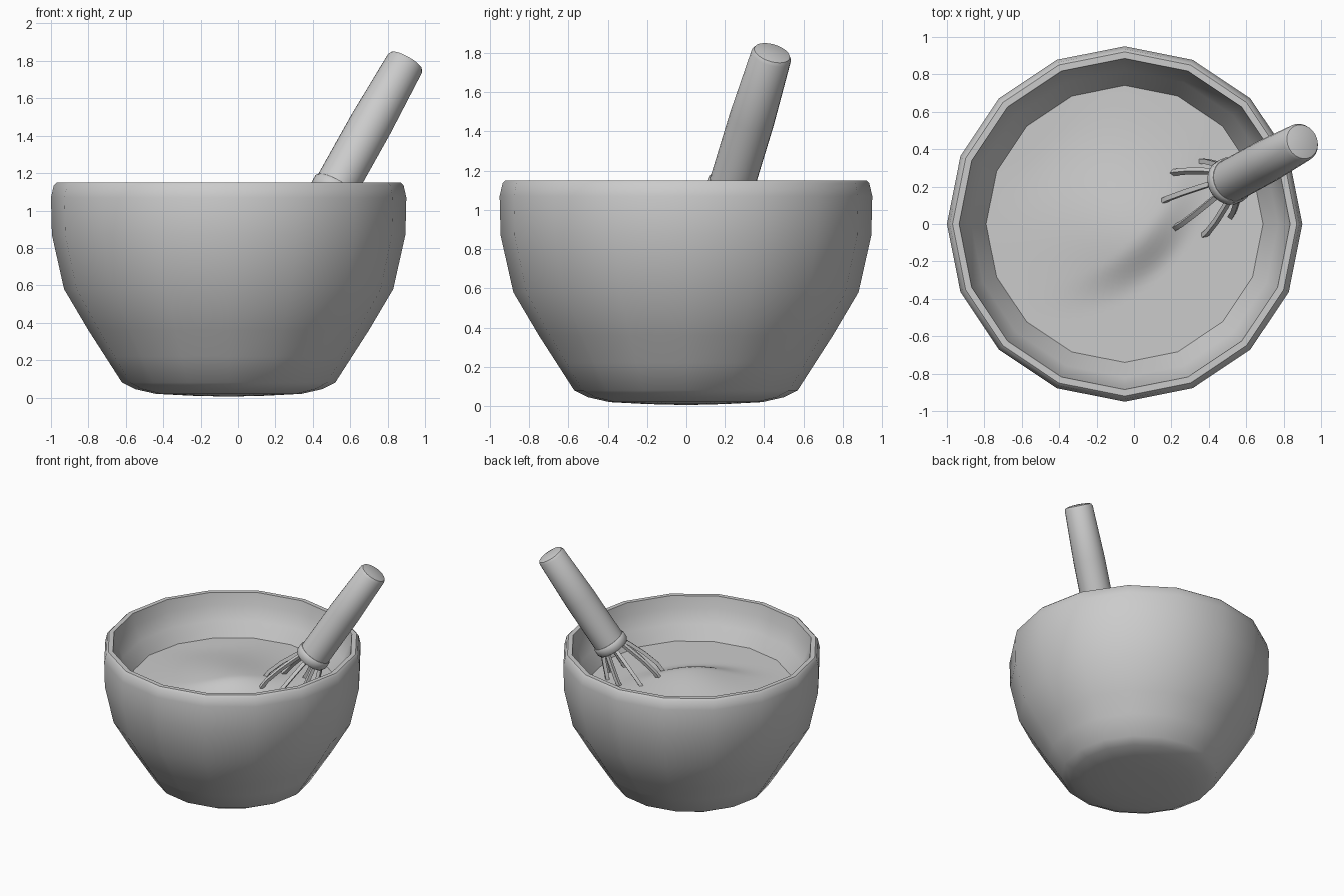
import bpy, bmesh, math
from mathutils import Vector, Matrix

if "Cube" in bpy.data.objects:
    bpy.data.objects.remove(bpy.data.objects["Cube"])

grey = bpy.data.materials.new("light_grey")
grey.diffuse_color = (0.6, 0.6, 0.6, 1)
grey.use_nodes = True
grey.node_tree.nodes["Principled BSDF"].inputs["Base Color"].default_value = grey.diffuse_color


def finish(bm, name, angle=40):
    bmesh.ops.remove_doubles(bm, verts=bm.verts, dist=1e-5)
    bmesh.ops.recalc_face_normals(bm, faces=bm.faces)
    mesh = bpy.data.meshes.new(name)
    bm.to_mesh(mesh)
    bm.free()
    mesh.materials.append(grey)
    ob = bpy.data.objects.new(name, mesh)
    bpy.context.collection.objects.link(ob)
    bpy.ops.object.select_all(action='DESELECT')
    ob.select_set(True)
    bpy.context.view_layer.objects.active = ob
    bpy.ops.object.shade_smooth_by_angle(angle=math.radians(angle))
    return ob


def lathe(name, profile, sides, matrix, angle=40):
    """Revolve (radius, height) points around the local z axis."""
    bm = bmesh.new()
    verts = [bm.verts.new((r, 0, z)) for r, z in profile]
    edges = [bm.edges.new(p) for p in zip(verts, verts[1:])]
    bmesh.ops.spin(bm, geom=verts + edges, cent=(0, 0, 0), axis=(0, 0, 1),
                   angle=math.tau, steps=sides, use_merge=True)
    bmesh.ops.transform(bm, matrix=matrix, verts=bm.verts)
    return finish(bm, name, angle)


CX = -0.05  # bowl centre

# Bowl: outer wall, rounded rim, inner wall
lathe("bowl", [(0, 0.005), (0.2, 0.01), (0.39, 0.02), (0.5, 0.045), (0.57, 0.08),
               (0.66, 0.22), (0.75, 0.36), (0.88, 0.58), (0.945, 0.87), (0.95, 1.07),
               (0.935, 1.135), (0.92, 1.15), (0.885, 1.15), (0.865, 1.06), (0.82, 0.95),
               (0.74, 0.85), (0.66, 0.62), (0.5, 0.3), (0, 0.12)],
      16, Matrix.Translation((CX, 0, 0)))


# Mixture: disc with a gentle mound that drops off toward the whisk
def mix_height(x, y):
    u, v = (x - y) / math.sqrt(2), (x + y) / math.sqrt(2)
    u += 0.5 * v * v                       # curve the lip into a crescent
    t = min(max((u - 0.1) / 0.22, 0), 1)
    drop = 1 - t * t * (3 - 2 * t)
    rise = min(max((u + 0.6) / 0.7, 0), 1)
    rise = rise * rise * (3 - 2 * rise)
    return 0.85 + 0.075 * rise * drop * math.exp(-(v / 0.33) ** 2)


bm = bmesh.new()
RINGS, SEGS, RAD = 24, 64, 0.76
rings = []
for i in range(1, RINGS + 1):
    ring = []
    for j in range(SEGS):
        a, r = math.tau * j / SEGS, RAD * i / RINGS
        x, y = r * math.cos(a), r * math.sin(a)
        ring.append(bm.verts.new((x + CX, y, mix_height(x, y))))
    rings.append(ring)
centre = bm.verts.new((CX, 0, mix_height(0, 0)))
for j in range(SEGS):
    k = (j + 1) % SEGS
    bm.faces.new((centre, rings[0][j], rings[0][k]))
    for a, b in zip(rings, rings[1:]):
        bm.faces.new((a[j], b[j], b[k], a[k]))
mix = finish(bm, "mixture", 60)

# Whisk frame: local z runs from the handle cap down toward the wires
axis = -Vector((0.472, 0.257, 0.843)).normalized()
whisk = Matrix.Translation((0.9, 0.44, 1.8)) @ axis.to_track_quat('Z', 'Y').to_matrix().to_4x4()

lathe("whisk_handle", [(0, -0.012), (0.06, -0.008), (0.094, 0), (0.104, 0.018),
                       (0.116, 0.4), (0.116, 0.8), (0, 0.8)], 24, whisk)
lathe("whisk_collar", [(0, 0.79), (0.118, 0.79), (0.126, 0.8), (0.126, 0.84),
                       (0.115, 0.86), (0, 0.86)], 24, whisk)

# Wires: bowed square-section loops crossing at the tip
WIRE = [(0.085, 0.84), (0.12, 0.92), (0.165, 1.03), (0.2, 1.15), (0.205, 1.25),
        (0.17, 1.36), (0.09, 1.44), (0, 1.46)]
loop = WIRE + [(-r, z) for r, z in WIRE[-2::-1]]
W = 0.013
for n in range(4):
    bm = bmesh.new()
    turn = whisk @ Matrix.Rotation(math.pi * (n + 0.5) / 4, 4, 'Z')
    prev = None
    for i, (r, z) in enumerate(loop):
        a, b = loop[max(i - 1, 0)], loop[min(i + 1, len(loop) - 1)]
        t = Vector((b[0] - a[0], 0, b[1] - a[1])).normalized()
        side, out = Vector((0, W, 0)), Vector((t.z, 0, -t.x)) * W
        p = Vector((r, 0, z))
        sec = [bm.verts.new(turn @ (p + s * side + o * out))
               for s, o in ((1, 1), (-1, 1), (-1, -1), (1, -1))]
        if prev:
            for k in range(4):
                bm.faces.new((prev[k], prev[k - 3], sec[k - 3], sec[k]))
        else:
            bm.faces.new(sec)
        prev = sec
    bm.faces.new(prev)
    finish(bm, f"whisk_wire_{n + 1}", 50)
